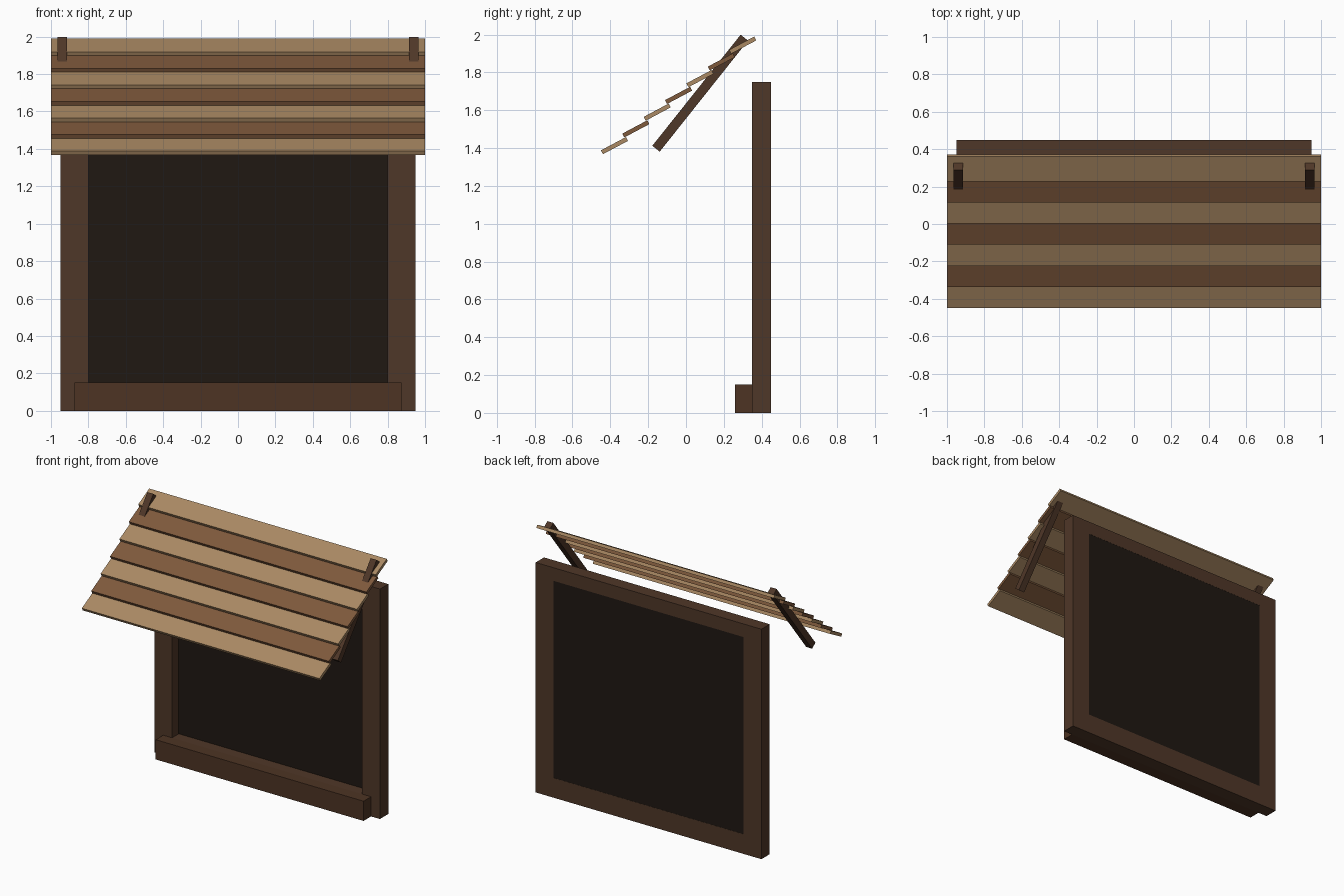
import bpy, bmesh, math

if "Cube" in bpy.data.objects:
    bpy.data.objects.remove(bpy.data.objects["Cube"])


def material(name, rgb):
    m = bpy.data.materials.new(name)
    m.diffuse_color = (*rgb, 1)
    m.use_nodes = True
    m.node_tree.nodes["Principled BSDF"].inputs["Base Color"].default_value = m.diffuse_color
    return m


LIGHT = material("light_wood", (0.40, 0.25, 0.125))
BROWN = material("brown_wood", (0.21, 0.10, 0.045))
FRAME = material("dark_wood", (0.078, 0.038, 0.021))
SILL = material("sill_wood", (0.075, 0.034, 0.017))
DARK = material("opening", (0.014, 0.009, 0.006))


def finish(name, bm, mat):
    bmesh.ops.recalc_face_normals(bm, faces=bm.faces)
    mesh = bpy.data.meshes.new(name)
    bm.to_mesh(mesh)
    bm.free()
    mesh.materials.append(mat)
    ob = bpy.data.objects.new(name, mesh)
    bpy.context.collection.objects.link(ob)
    return ob


def box(name, size, loc, mat, tilt=0):
    bm = bmesh.new()
    bmesh.ops.create_cube(bm, size=1)
    bmesh.ops.scale(bm, vec=size, verts=bm.verts)
    ob = finish(name, bm, mat)
    ob.location = loc
    ob.rotation_euler.x = math.radians(tilt)
    return ob


# Window frame: one rectangular ring extruded in depth
bm = bmesh.new()
outer = [(-0.95, 0), (0.95, 0), (0.95, 1.75), (-0.95, 1.75)]
inner = [(-0.80, 0.15), (0.80, 0.15), (0.80, 1.65), (-0.80, 1.65)]
o = [bm.verts.new((x, 0.35, z)) for x, z in outer]
i = [bm.verts.new((x, 0.35, z)) for x, z in inner]
ring = [bm.faces.new((o[k], o[(k + 1) % 4], i[(k + 1) % 4], i[k])) for k in range(4)]
ext = bmesh.ops.extrude_face_region(bm, geom=ring, use_keep_orig=True)
new_verts = [g for g in ext["geom"] if isinstance(g, bmesh.types.BMVert)]
bmesh.ops.translate(bm, vec=(0, 0.10, 0), verts=new_verts)
finish("window_frame", bm, FRAME)

# Dark panel near the back of the frame, and the sill in front
box("window_panel", (1.60, 0.019, 1.50), (0, 0.4395, 0.90), DARK)
box("window_sill", (1.75, 0.09, 0.15), (0, 0.305, 0.075), SILL)

# Overlapping awning slats, alternating colour
for n in range(7):
    box(f"awning_slat_{n + 1}", (2.0, 0.15, 0.023),
        (0, -0.378 + 0.113 * n, 1.413 + 0.0885 * n),
        BROWN if n % 2 else LIGHT, 28)

# Slanted support bars
for side, x in (("left", -0.94), ("right", 0.94)):
    box(f"support_bar_{side}", (0.05, 0.75, 0.05), (x, 0.075, 1.69), FRAME, 51.5)
